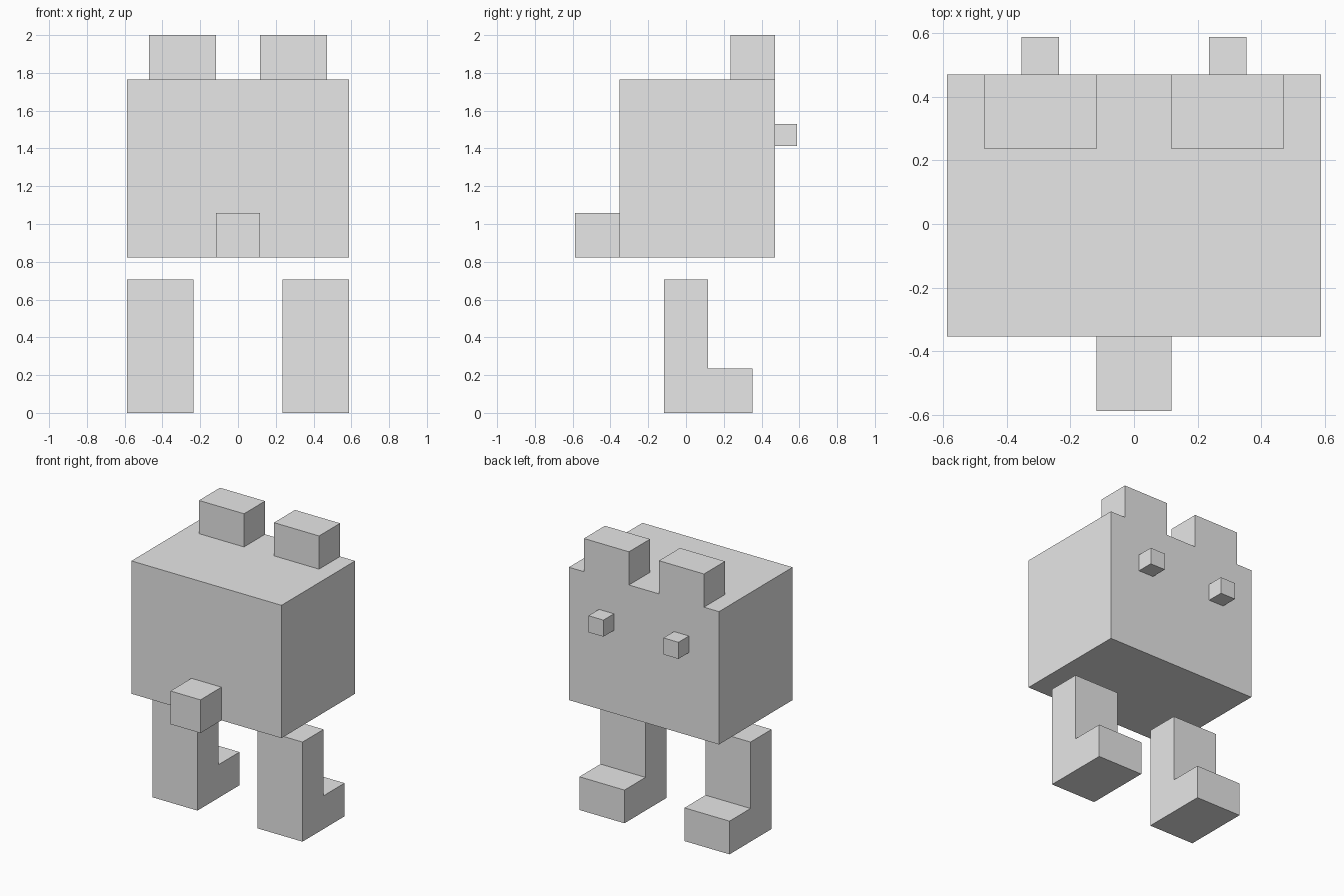
import bpy
import bmesh
from mathutils import Vector

if "Cube" in bpy.data.objects:
    bpy.data.objects.remove(bpy.data.objects["Cube"])

U = 2 / 17  # one block unit

grey = bpy.data.materials.new("light grey")
grey.diffuse_color = (0.8, 0.8, 0.8, 1)
grey.use_nodes = True
grey.node_tree.nodes["Principled BSDF"].inputs["Base Color"].default_value = grey.diffuse_color


def block(lo, hi):
    """Box between two corners, in block units."""
    bm = bmesh.new()
    bmesh.ops.create_cube(bm, size=1)
    for v in bm.verts:
        v.co = Vector([h if c > 0 else l for c, l, h in zip(v.co, lo, hi)])
    return bm


def loop_cut(bm, axis, positions):
    normal = Vector([float(i == axis) for i in range(3)])
    for p in positions:
        geom = bm.verts[:] + bm.edges[:] + bm.faces[:]
        bmesh.ops.bisect_plane(bm, geom=geom, plane_co=normal * p, plane_no=normal)


def extrude(bm, direction, distance, rule):
    """Pull out the faces that point along direction and pass the rule."""
    d = Vector(direction)
    bm.normal_update()
    picked = [f for f in bm.faces
              if f.normal.dot(d) > 0.9 and rule(*f.calc_center_median())]
    new = bmesh.ops.extrude_face_region(bm, geom=picked)["geom"]
    verts = [g for g in new if isinstance(g, bmesh.types.BMVert)]
    bmesh.ops.translate(bm, verts=verts, vec=d * distance)
    leftover = [f for f in picked if f.is_valid]
    if leftover:
        bmesh.ops.delete(bm, geom=leftover, context="FACES")


def finish(bm, name):
    bmesh.ops.recalc_face_normals(bm, faces=bm.faces[:])
    bmesh.ops.scale(bm, vec=(U, U, U), verts=bm.verts[:])
    mesh = bpy.data.meshes.new(name)
    bm.to_mesh(mesh)
    bm.free()
    mesh.materials.append(grey)
    obj = bpy.data.objects.new(name, mesh)
    bpy.context.collection.objects.link(obj)


# Body with ears, eyes and tail pulled out of it
body = block((-5, -3, 7), (5, 4, 15))
loop_cut(body, 0, (-4, -3, -2, -1, 1, 2, 3, 4))
loop_cut(body, 1, (2,))
loop_cut(body, 2, (9, 12, 13))
extrude(body, (0, 0, 1), 2, lambda x, y, z: y > 2 and 1 < abs(x) < 4)          # ears
extrude(body, (0, 1, 0), 1, lambda x, y, z: 2 < abs(x) < 3 and 12 < z < 13)    # eyes
extrude(body, (0, -1, 0), 2, lambda x, y, z: y < -2.9 and abs(x) < 1 and z < 9)  # tail
finish(body, "body")

# Legs with feet
for name, x in (("left_leg", -5), ("right_leg", 2)):
    leg = block((x, -1, 0), (x + 3, 1, 6))
    loop_cut(leg, 2, (2,))
    extrude(leg, (0, 1, 0), 2, lambda x, y, z: z < 2)
    finish(leg, name)
